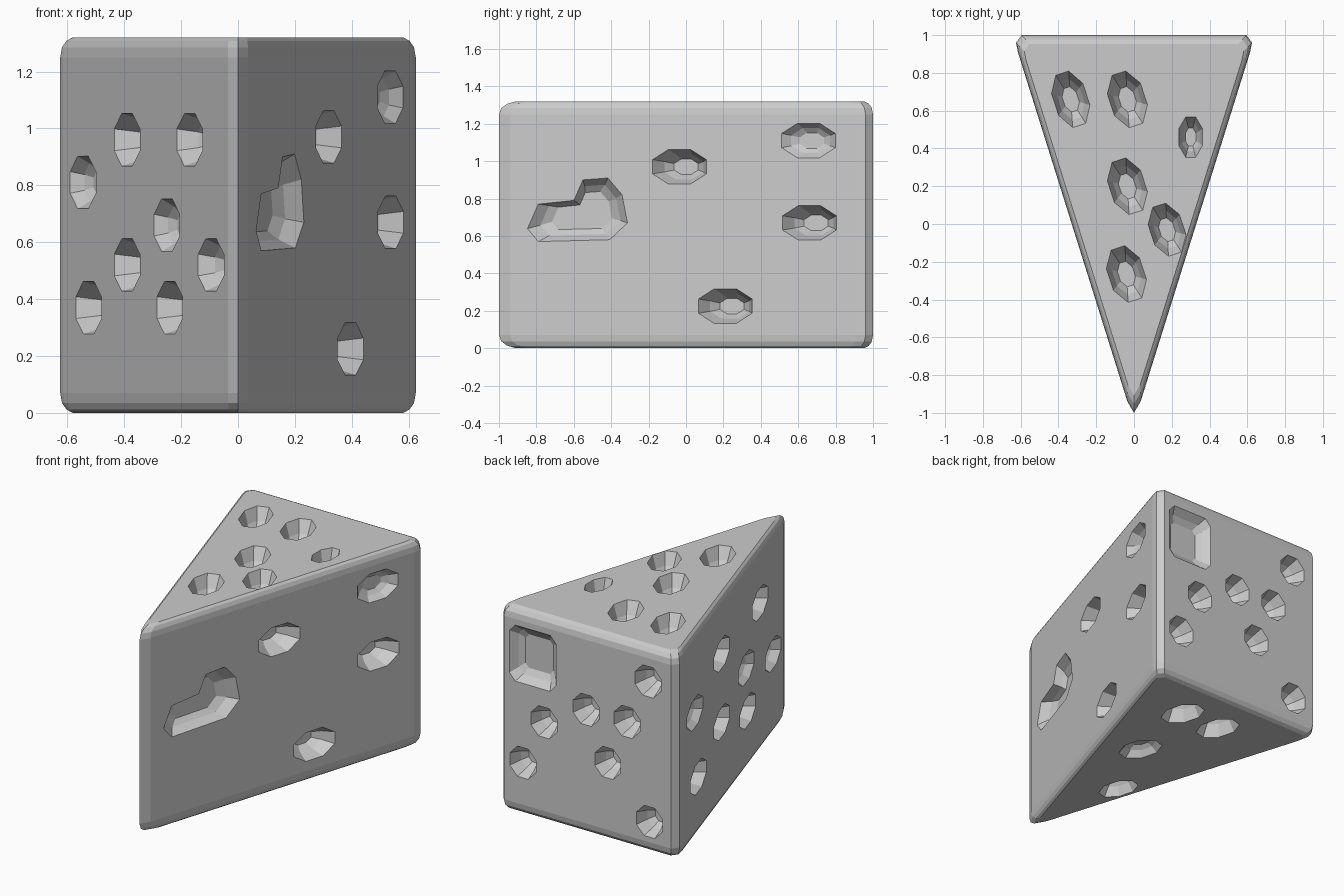
import bpy, bmesh
from math import sin, cos, pi, radians
from mathutils import Vector as V

if "Cube" in bpy.data.objects:
    bpy.data.objects.remove(bpy.data.objects["Cube"])


def loft(name, rings):
    # closed skin through equal-length rings, capped at both ends
    bm = bmesh.new()
    loops = [[bm.verts.new(p) for p in r] for r in rings]
    n = len(loops[0])
    for a, b in zip(loops, loops[1:]):
        for i in range(n):
            bm.faces.new((a[i], a[(i + 1) % n], b[(i + 1) % n], b[i]))
    bm.faces.new(loops[0])
    bm.faces.new(loops[-1])
    bmesh.ops.recalc_face_normals(bm, faces=bm.faces)
    me = bpy.data.meshes.new(name)
    bm.to_mesh(me)
    bm.free()
    ob = bpy.data.objects.new(name, me)
    bpy.context.collection.objects.link(ob)
    return ob


# wedge body: plan outline with softened corners, rounded top and bottom rims
half = [(0.035, -0.94), (0.615, 0.91), (0.625, 0.96), (0.595, 1.0)]
plan = [(0, -1)] + half + [(-x, y) for x, y in reversed(half)]
C, H = 0.33, 1.32
levels = [(0, 0.93), (0.012, 0.965), (0.035, 0.99), (0.07, 1),
          (H - 0.07, 1), (H - 0.035, 0.99), (H - 0.012, 0.965), (H, 0.93)]
cheese = loft("cheese_wedge", [[(x * s, C + (y - C) * s, z) for x, y in plan]
                               for z, s in levels])

OCT = [(cos(pi / 8 + i * pi / 4) * 1.05, sin(pi / 8 + i * pi / 4) * 1.05) for i in range(8)]
cutters = []


def cup(o, u, v, a, b, depth=0.12, turn=0, outline=OCT, floor=0.45):
    # faceted bowl cutter sunk below a face spanned by u and v
    u, v = V(u), V(v)
    n = u.cross(v).normalized()
    c, s = cos(turn), sin(turn)
    pts = [(p * a * c - q * b * s, p * a * s + q * b * c) for p, q in outline]
    rings = [[V(o) + (u * p + v * q) * k + n * h for p, q in pts]
             for h, k in ((0.04, 1.08), (0, 1.0),
                          (-0.65 * depth, 0.5 + 0.5 * floor), (-depth, floor))]
    cutters.append(loft("hole_cutter", rings))


def side_cup(s, y, z, a=0.155, b=0.095, **kw):
    # s = 1 right face, -1 left face
    u = V((0.2995, 0.954, 0)) if s > 0 else V((0.2995, -0.954, 0))
    cup((s * (0.035 + 0.3135 * (y + 0.94)), y, z), u, (0, 0, 1), a, b, **kw)


# left face holes (x, z, depth)
for x, z, d in [(0.39, 0.96, 0.12), (0.17, 0.96, 0.1), (0.545, 0.81, 0.06),
                (0.25, 0.66, 0.06), (0.39, 0.52, 0.12), (0.095, 0.52, 0.075),
                (0.525, 0.37, 0.12), (0.24, 0.37, 0.12)]:
    side_cup(-1, (x - 0.035) / 0.3135 - 0.94, z, depth=d)

# right face holes (y, z, depth)
for y, z, d in [(-0.035, 0.97, 0.12), (0.655, 1.11, 0.06),
                (0.66, 0.67, 0.12), (0.21, 0.225, 0.12)]:
    side_cup(1, y, z, depth=d)

# merged double hole near the tip of the right face
double = [(-0.28, -0.09), (-0.22, 0.04), (-0.02, 0.06), (0.03, 0.17), (0.17, 0.18),
          (0.25, 0.09), (0.28, -0.06), (0.18, -0.15), (-0.22, -0.16)]
side_cup(1, -0.58, 0.73, a=1, b=1, depth=0.08, outline=double, floor=0.6)

# top holes (x, y, half length, half width)
for x, y, a, b in [(-0.335, 0.66, 0.15, 0.09), (-0.035, 0.66, 0.15, 0.095),
                   (0.3, 0.46, 0.11, 0.065), (-0.035, 0.2, 0.15, 0.095),
                   (0.175, -0.03, 0.14, 0.09), (-0.04, -0.265, 0.15, 0.095)]:
    cup((x, y, H), (1, 0, 0), (0, 1, 0), b, a, turn=radians(0 if x > 0.25 else 18))

# back holes (x, z)
for x, z in [(-0.43, 1.10), (0.31, 0.64), (0.01, 0.80), (-0.28, 0.80),
             (0.46, 0.34), (-0.144, 0.50), (-0.44, 0.20)]:
    cup((x, 1, z), (-1, 0, 0), (0, 0, 1), 0.095, 0.1)
# wide shallow dent in the back
square = [(-1, -0.75), (-0.75, -1), (0.75, -1), (1, -0.75),
          (1, 0.75), (0.75, 1), (-0.75, 1), (-1, 0.75)]
cup((0.39, 1, 1.03), (-1, 0, 0), (0, 0, 1), 0.165, 0.18, depth=0.07,
    outline=square, floor=0.6)

# bottom holes (x, y, half length, half width, depth)
for x, y, a, b, d in [(0.18, 0.68, 0.14, 0.095, 0.12), (-0.10, 0.68, 0.14, 0.095, 0.12),
                      (0.10, 0.18, 0.14, 0.095, 0.06), (-0.11, -0.28, 0.13, 0.08, 0.09)]:
    cup((x, y, 0), (-1, 0, 0), (0, 1, 0), b, a, depth=d, turn=radians(-15))

# join the cutters and carve all holes at once
bpy.ops.object.select_all(action='DESELECT')
for c in cutters:
    c.select_set(True)
bpy.context.view_layer.objects.active = cutters[0]
bpy.ops.object.join()
tool = bpy.context.view_layer.objects.active
tool.hide_render = True
mod = cheese.modifiers.new("holes", 'BOOLEAN')
mod.operation = 'DIFFERENCE'
mod.solver = 'EXACT'
mod.use_self = True
mod.object = tool
bpy.ops.object.select_all(action='DESELECT')
cheese.select_set(True)
bpy.context.view_layer.objects.active = cheese
bpy.ops.object.modifier_apply(modifier=mod.name)
bpy.data.objects.remove(tool)
